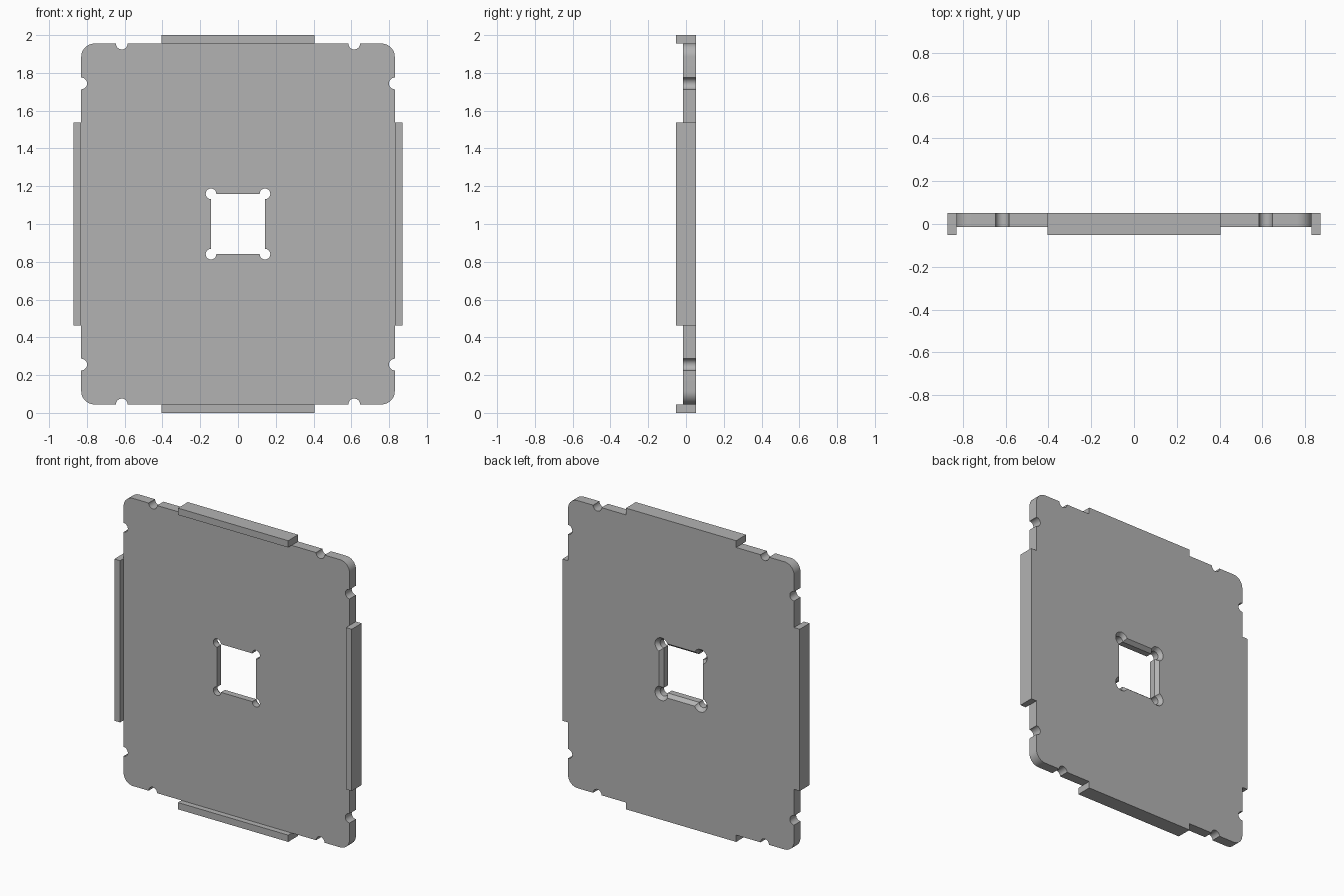
import bpy
import bmesh
from math import acos, cos, radians, sin, pi
from mathutils import Vector

if "Cube" in bpy.data.objects:
    bpy.data.objects.remove(bpy.data.objects["Cube"], do_unlink=True)

HALF_W, HALF_H = 0.83, 0.955       # plate half size
TAB_X, TAB_Z = 0.405, 0.537        # half lengths of the flanges
FRONT, BACK, LIP = -0.015, 0.052, 0.037
FLANGE_W, FLANGE_H = 0.042, 0.045  # how far the flanges stand out
HOLE_W, HOLE_H, RELIEF = 0.143, 0.16, 0.028
CHAMFER, CHAMFER_DEPTH = 0.02, 0.025


def arc(cx, cz, r, start, end, steps):
    angles = [start + (end - start) * i / steps for i in range(steps + 1)]
    return [(cx + r * cos(a), cz + r * sin(a)) for a in angles]


def mirror_quarter(quarter):
    """Closed loop from one counter-clockwise quarter."""
    back = quarter[::-1]
    return (quarter + [(-x, z) for x, z in back]
            + [(-x, -z) for x, z in quarter] + [(x, -z) for x, z in back])


def outline():
    corner, notch = 0.07, 0.031
    quarter = [(HALF_W, TAB_Z)]
    quarter += arc(HALF_W, 0.744, notch, radians(270), radians(90), 14)
    quarter += arc(HALF_W - corner, HALF_H - corner, corner, 0, pi / 2, 12)
    quarter += arc(0.615, HALF_H, notch, 0, -pi, 14)
    quarter += [(TAB_X, HALF_H)]
    return mirror_quarter(quarter)


def opening(grow):
    """Square opening with round corner reliefs, offset outwards."""
    r = RELIEF + grow
    a = acos(grow / r)
    return mirror_quarter(arc(HOLE_W, HOLE_H, r, -a, pi / 2 + a, 24))


bm = bmesh.new()


def ring(points, y):
    verts = [bm.verts.new((x, y, z + 1)) for x, z in points]
    edges = [bm.edges.new((v, verts[i - 1])) for i, v in enumerate(verts)]
    return verts, edges


def bridge(a, b):
    return [bm.faces.new((a[i - 1], a[i], b[i], b[i - 1])) for i in range(len(a))]


def pull(face, offset):
    new = bmesh.ops.extrude_discrete_faces(bm, faces=[face])["faces"][0]
    bmesh.ops.translate(bm, verts=new.verts, vec=offset)
    return new


# Plate: rims, opening with chamfered rear edge, and both caps
rim_front, rim_front_edges = ring(outline(), FRONT)
rim_back, rim_back_edges = ring(outline(), BACK)
hole_front, hole_front_edges = ring(opening(0), FRONT)
hole_mid, _ = ring(opening(0), BACK - CHAMFER_DEPTH)
hole_back, hole_back_edges = ring(opening(CHAMFER), BACK)
walls = bridge(rim_front, rim_back)
bridge(hole_front, hole_mid)
bridge(hole_mid, hole_back)
for edges in (rim_front_edges + hole_front_edges, rim_back_edges + hole_back_edges):
    bmesh.ops.triangle_fill(bm, edges=edges, use_beauty=True)
bmesh.ops.recalc_face_normals(bm, faces=bm.faces)

# Flanges: pull the four long edge walls outwards, then their fronts forwards
for wall in sorted(walls, key=lambda f: f.calc_area())[-4:]:
    n = wall.normal.copy()
    step = Vector((n.x * FLANGE_W, 0, n.z * FLANGE_H))
    end = pull(wall, step)
    bm.normal_update()
    sides = [f for e in end.edges for f in e.link_faces if f != end]
    front = min(sides, key=lambda f: f.calc_center_median().y)
    pull(front, Vector((0, -LIP, 0)))

bmesh.ops.recalc_face_normals(bm, faces=bm.faces)
mesh = bpy.data.meshes.new("cover_plate")
bm.to_mesh(mesh)
bm.free()
plate = bpy.data.objects.new("cover_plate", mesh)
bpy.context.collection.objects.link(plate)

# Plain grey material
grey = bpy.data.materials.new("plain_grey")
grey.use_nodes = True
colour = (0.45, 0.45, 0.45, 1)
grey.diffuse_color = colour
grey.node_tree.nodes["Principled BSDF"].inputs["Base Color"].default_value = colour
mesh.materials.append(grey)

bpy.ops.object.select_all(action="DESELECT")
plate.select_set(True)
bpy.context.view_layer.objects.active = plate
bpy.ops.object.shade_smooth_by_angle(angle=radians(30))
